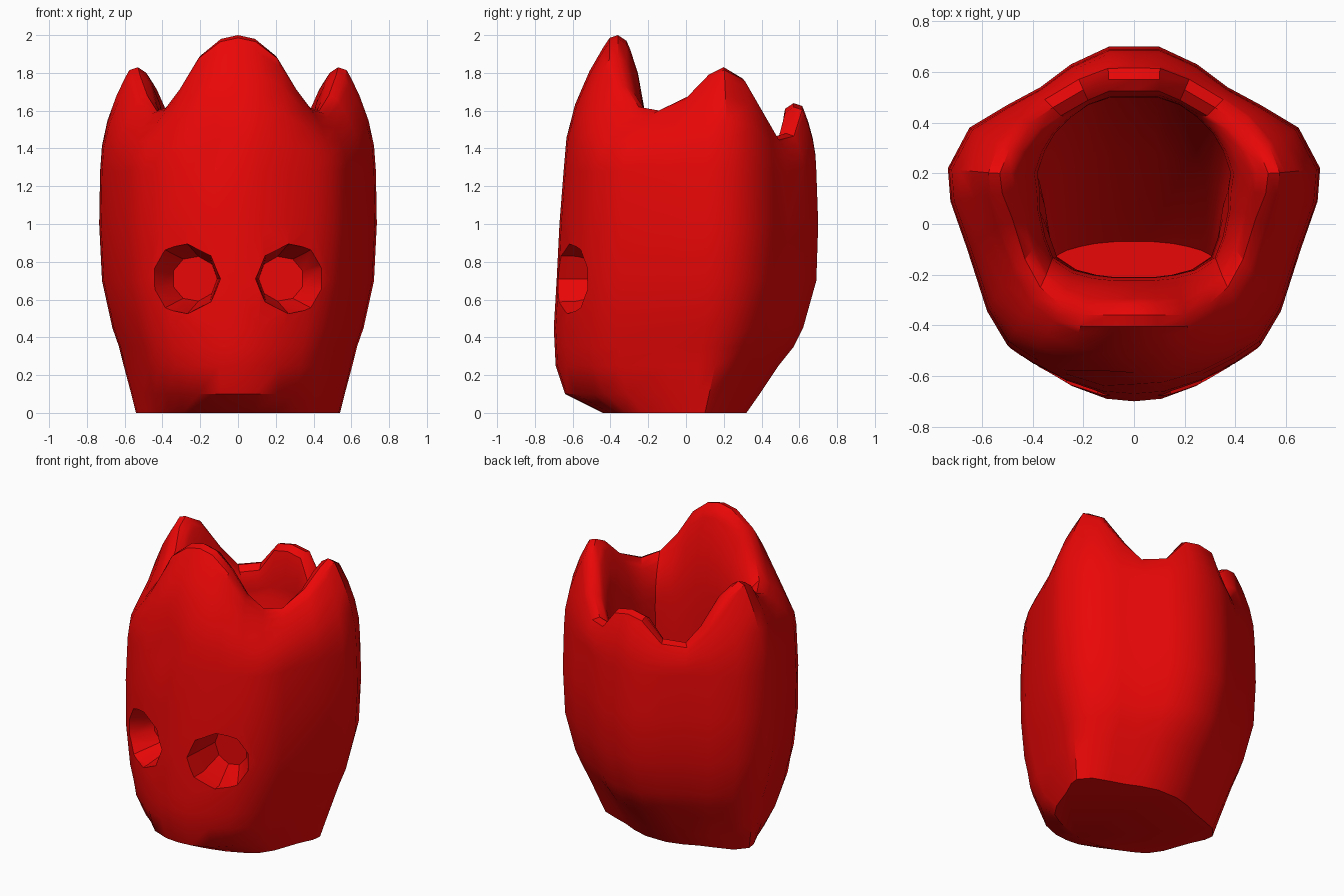
import bpy, bmesh, math
from mathutils import Vector

if "Cube" in bpy.data.objects:
    bpy.data.objects.remove(bpy.data.objects["Cube"])

# Half plan outlines, front centre round to back centre
OUTER = [(0, -.7), (.12, -.69), (.27, -.64), (.4, -.57), (.5, -.5), (.58, -.36), (.66, -.1), (.725, .09),
         (.735, .22), (.65, .38), (.5, .47), (.37, .54), (.25, .63), (.1, .7), (0, .7)]
RIM = [(0, -.36, 2.0), (.09, -.36, 1.98), (.2, -.36, 1.89), (.29, -.32, 1.73), (.37, -.25, 1.62),
       (.43, -.14, 1.6), (.48, .02, 1.68), (.52, .12, 1.79), (.53, .2, 1.83), (.49, .3, 1.77),
       (.41, .4, 1.58), (.32, .46, 1.46), (.2, .53, 1.48), (.1, .57, 1.62), (0, .57, 1.64)]
INNER = [(0, -.21), (.08, -.21), (.16, -.2), (.24, -.18), (.32, -.13), (.35, -.05), (.37, .05), (.37, .13),
         (.38, .2), (.35, .29), (.31, .36), (.25, .42), (.18, .47), (.09, .5), (0, .5)]
# Height, half width, front depth, back depth
LEVELS = [(0, .54, .44, .32), (.1, .565, .64, .39), (.25, .605, .69, .49), (.35, .63, .695, .57),
          (.45, .665, .7, .62), (.7, .72, .685, .69), (1, .735, .67, .7), (1.28, .73, .648, .69)]
STEPS = (.25, .5, .75, .93)


def column(i):
    (ox, oy), (ix, iy), mid = OUTER[i], INNER[i], Vector(RIM[i])
    pts = []
    for z, w, f, b in LEVELS:
        if z == .1 and ox > .3:
            f = .6  # jaw falls back beside the chin
        pts.append(Vector((ox * w / .735, oy * (f if oy < 0 else b) / .7, z)))
    base = pts[-1].copy()
    inner = Vector((ix, iy, 1.28))
    out = Vector((ox - ix, oy - iy, 0)).normalized()
    rim_out = mid + out * .045 - Vector((0, 0, .015))
    rim_in = mid - out * .045 - Vector((0, 0, .03))

    def curve(a, end, s, power):
        p = a.lerp(end, s ** power)
        p.z = a.z + (end.z - a.z) * s
        return p
    pts += [curve(base, rim_out, s, 2) for s in STEPS] + [rim_out, mid, rim_in]
    pts += [curve(inner, rim_in, s, 3) for s in reversed(STEPS)] + [inner]
    # cavity narrows to a small floor near the front
    pts.append(Vector((ix * .95, iy * (1 if iy < 0 else .55), .7)))
    pts.append(Vector((ix * .85, -.155 + (iy - .145) * .24, .27)))
    return pts


def mesh_object(name, bm):
    bmesh.ops.recalc_face_normals(bm, faces=bm.faces)
    me = bpy.data.meshes.new(name)
    bm.to_mesh(me)
    bm.free()
    ob = bpy.data.objects.new(name, me)
    bpy.context.collection.objects.link(ob)
    return ob


def loft(name, columns):
    bm = bmesh.new()
    grid = [[bm.verts.new(p) for p in col] for col in columns]
    n = len(grid)
    for i in range(n):
        a, b = grid[i], grid[(i + 1) % n]
        for j in range(len(a) - 1):
            bm.faces.new((a[j], b[j], b[j + 1], a[j + 1]))
    bm.faces.new([c[0] for c in grid])
    bm.faces.new([c[-1] for c in grid])
    return mesh_object(name, bm)


# Hollow body with pointed rim
half = [column(i) for i in range(len(OUTER))]
mirrored = [[Vector((-p.x, p.y, p.z)) for p in c] for c in half[-2:0:-1]]
mirrored[-1][8].y += .06  # forehead dent
body = loft("hollow_skull_body", half + mirrored)

# Eye sockets, leaning inward toward the nose
for side in (-1, 1):
    ring = []
    for k in range(9):
        a = 2 * math.pi * (k + .5) / 9
        c, s = math.cos(a), math.sin(a)
        ring.append([Vector((side * (cx + rx * c), y, .71 + rz * s))
                     for y, cx, rx, rz in ((-.85, .32, .24, .2), (-.58, .3, .2, .185), (-.4, .23, .12, .12))])
    cutter = loft("socket_cutter", ring)
    cutter.hide_render = True
    mod = body.modifiers.new("socket", 'BOOLEAN')
    mod.operation = 'DIFFERENCE'
    mod.solver = 'EXACT'
    mod.object = cutter
    bpy.context.view_layer.objects.active = body
    bpy.ops.object.modifier_apply(modifier=mod.name)
    bpy.data.objects.remove(cutter)

# Red finish
red = bpy.data.materials.new("red")
red.diffuse_color = (.82, .002, .002, 1)
red.use_nodes = True
red.node_tree.nodes["Principled BSDF"].inputs["Base Color"].default_value = red.diffuse_color
body.data.materials.clear()
body.data.materials.append(red)
bpy.ops.object.select_all(action='DESELECT')
body.select_set(True)
bpy.context.view_layer.objects.active = body
bpy.ops.object.shade_smooth_by_angle(angle=math.radians(35))
